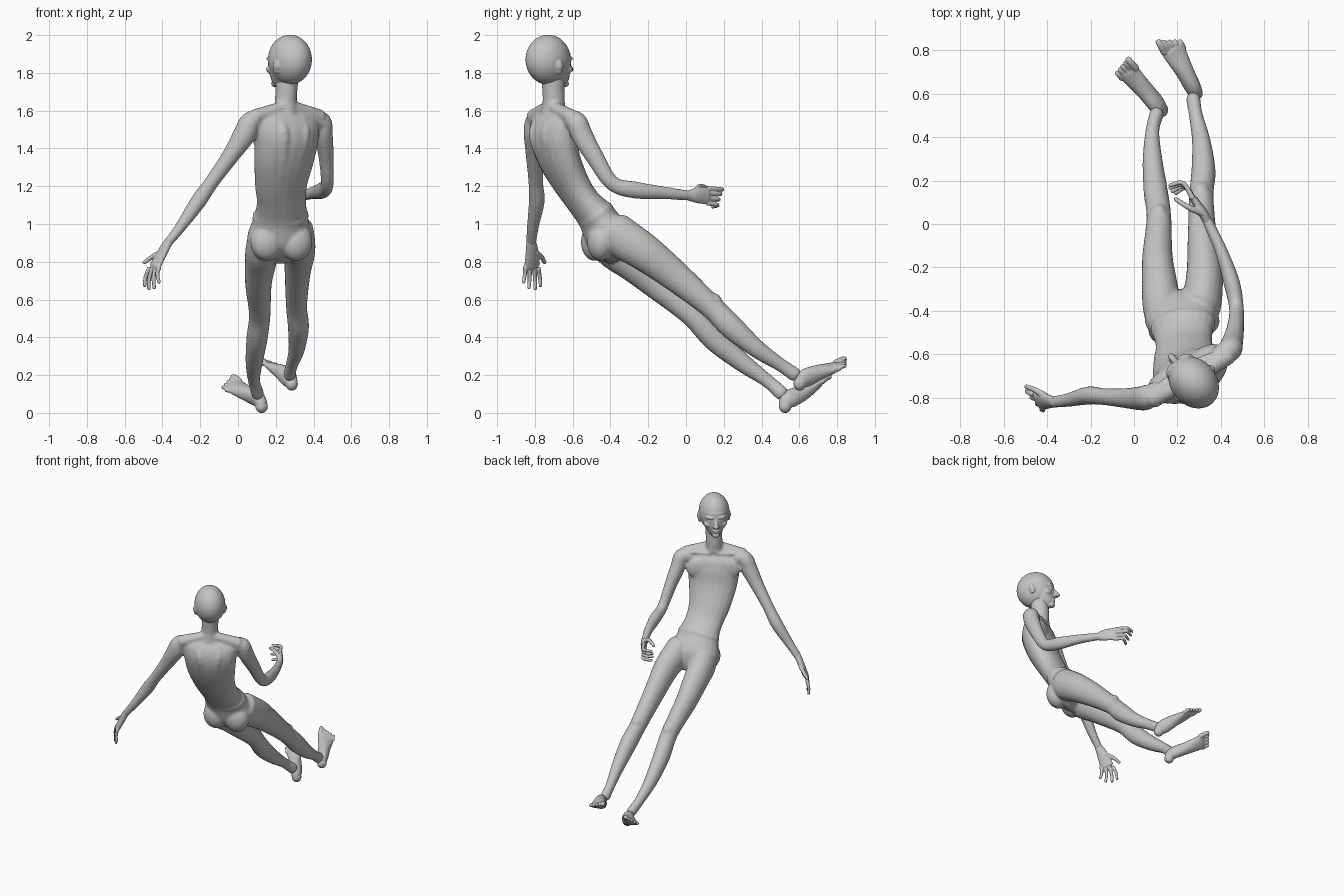
import bpy, bmesh, math
from mathutils import Vector, Matrix

if "Cube" in bpy.data.objects:
    bpy.data.objects.remove(bpy.data.objects["Cube"], do_unlink=True)

X, Z = Vector((1, 0, 0)), Vector((0, 0, 1))
SIDES, STEPS = 20, 4

skin = bpy.data.materials.new("plain grey skin")
grey = (.55, .55, .55, 1)
skin.use_nodes = True
skin.diffuse_color = grey
for node in skin.node_tree.nodes:
    if node.type == 'BSDF_PRINCIPLED':
        node.inputs["Base Color"].default_value = grey
        node.inputs["Roughness"].default_value = .7


def heading(degrees):
    """Horizontal sideways direction of a part turned about the vertical."""
    angle = math.radians(degrees)
    return Vector((math.cos(angle), math.sin(angle), 0))


def smooth_rows(rows):
    """Pass a smooth curve through rows of position and two radii."""
    rows = [Vector(r) for r in rows]
    padded = [rows[0] * 2 - rows[1]] + rows + [rows[-1] * 2 - rows[-2]]
    result = []
    for p, q, r, s in zip(padded, padded[1:], padded[2:], padded[3:]):
        for step in range(STEPS):
            t = step / STEPS
            result.append((q * 2 + (r - p) * t + (p * 2 - q * 5 + r * 4 - s) * t ** 2
                           + (q * 3 - p - r * 3 + s) * t ** 3) * .5)
    return result + [rows[-1]]


def loft(bm, rows, side=X, end_side=None):
    """Skin elliptical rings along a path and round off both ends."""
    end_side = end_side or side
    rings = [(Vector(r[:3]), r[3], r[4]) for r in smooth_rows(rows)]
    for index, inner in ((0, 1), (-1, -2)):
        centre, a, b = rings[index]
        out = (centre - rings[inner][0]).normalized() * min(a, b) * .6
        tip = (centre + out, a * .6, b * .6)
        rings = [tip] + rings if index == 0 else rings + [tip]
    loops, last = [], len(rings) - 1
    for i, (centre, a, b) in enumerate(rings):
        along = (rings[min(i + 1, last)][0] - rings[max(i - 1, 0)][0]).normalized()
        across = side.lerp(end_side, i / last)
        across = (across - along * across.dot(along)).normalized()
        depth = along.cross(across)
        turns = [math.tau * k / SIDES for k in range(SIDES)]
        loops.append([bm.verts.new(centre + across * a * math.cos(t) + depth * b * math.sin(t))
                      for t in turns])
    for low, high in zip(loops, loops[1:]):
        for k in range(SIDES):
            n = (k + 1) % SIDES
            bm.faces.new((low[k], low[n], high[n], high[k]))
    bm.faces.new(loops[0][::-1])
    bm.faces.new(loops[-1])


def tube(bm, points, start, end):
    """Tapered round tube, used for digits and thin muscles."""
    last = len(points) - 1
    rows = []
    for i, point in enumerate(points):
        radius = start + (end - start) * i / last
        rows.append((*point, radius, radius))
    direction = Vector(points[-1]) - Vector(points[0])
    loft(bm, rows, X if abs(direction.normalized().x) < .8 else Z)


def blob(bm, centre, radii, turn=0):
    matrix = (Matrix.Translation(Vector(centre)) @ Matrix.Rotation(math.radians(turn), 4, 'Z')
              @ Matrix.Diagonal((*radii, 1)))
    bmesh.ops.create_uvsphere(bm, u_segments=40, v_segments=24, radius=1, matrix=matrix)


def around(centre, turn, sideways, forward, up):
    """Point given by offsets in the frame of a turned body section."""
    s = heading(turn)
    return Vector(centre) + s * sideways + Z.cross(s) * forward + Z * up


def finish(name, bm, voxel, rounds):
    """Fuse the overlapping volumes into one smooth skin."""
    bmesh.ops.recalc_face_normals(bm, faces=bm.faces)
    mesh = bpy.data.meshes.new(name)
    bm.to_mesh(mesh)
    bm.free()
    mesh.materials.append(skin)
    obj = bpy.data.objects.new(name, mesh)
    bpy.context.scene.collection.objects.link(obj)
    fuse = obj.modifiers.new("fuse", 'REMESH')
    fuse.mode, fuse.voxel_size, fuse.use_smooth_shade = 'VOXEL', voxel, True
    relax = obj.modifiers.new("relax", 'SMOOTH')
    relax.factor, relax.iterations = .5, rounds
    return obj


# Trunk, from crotch to neck, twisting as it rises
body = bmesh.new()
loft(body, [(.215, -.38, .86, .14, .09), (.22, -.415, .93, .175, .115), (.225, -.47, 1.03, .148, .1),
            (.23, -.545, 1.12, .133, .085), (.23, -.61, 1.22, .146, .09),
            (.245, -.67, 1.34, .168, .1), (.257, -.7, 1.45, .182, .108),
            (.257, -.705, 1.53, .19, .092), (.257, -.705, 1.575, .17, .062)], heading(10), heading(32))
loft(body, [(.257, -.71, 1.56, .075, .06), (.253, -.7, 1.65, .058, .06),
            (.262, -.705, 1.78, .058, .062)], heading(35))

# Trunk muscles: chest, buttocks, back ridges, collar bones, shoulder slopes
chest, hips, neck = (.257, -.7, 1.45), (.22, -.42, .92), (.255, -.7, 1.6)
for sign in (-1, 1):
    blob(body, around(chest, 30, sign * .08, .054, .02), (.105, .036, .085), 30)
    blob(body, around(hips, 12, sign * .078, -.05, -.015), (.088, .07, .1), 12)
    tube(body, [around(hips, 12, sign * .035, -.065, .12), around((.23, -.61, 1.22), 24, sign * .038, -.068, 0),
                around(chest, 30, sign * .06, -.078, 0), around(chest, 30, sign * .07, -.04, .1)], .025, .036)
    tube(body, [around(neck, 30, sign * .02, .052, -.014), around(neck, 30, sign * .18, .025, -.015)], .01, .014)
    tube(body, [around(neck, 30, sign * .02, -.02, .02), around(neck, 30, sign * .2, -.008, -.035)], .034, .042)
    tube(body, [around(neck, 35, sign * .045, 0, .14), around(neck, 30, sign * .015, .052, 0)], .016, .012)
loft(body, [(.225, -.47, 1.035, .152, .102), (.226, -.483, 1.052, .15, .1)], heading(13))

# Arms, from inside the shoulder to the wrist
loft(body, [(.12, -.77, 1.545, .05, .05), (.065, -.795, 1.54, .055, .057), (.035, -.803, 1.475, .06, .056),
            (-.04, -.802, 1.36, .046, .046), (-.14, -.795, 1.22, .038, .039),
            (-.21, -.79, 1.12, .042, .042), (-.3, -.81, .99, .03, .032), (-.37, -.82, .9, .023, .027)])
loft(body, [(.39, -.615, 1.545, .05, .05), (.44, -.58, 1.54, .055, .056), (.452, -.55, 1.47, .05, .057),
            (.467, -.48, 1.35, .04, .048), (.472, -.39, 1.215, .034, .04),
            (.45, -.27, 1.18, .038, .045), (.4, -.12, 1.165, .029, .034), (.335, .02, 1.15, .024, .026)])

# Legs, from hip to ankle
loft(body, [(.14, -.425, .92, .09, .105), (.128, -.37, .86, .089, .106), (.118, -.28, .79, .083, .096),
            (.108, -.15, .68, .07, .082),
            (.115, .03, .52, .057, .062), (.1, .15, .39, .056, .063), (.085, .3, .265, .045, .05),
            (.085, .43, .17, .032, .036), (.105, .51, .1, .033, .038)])
loft(body, [(.31, -.385, .965, .09, .105), (.318, -.32, .915, .09, .108), (.325, -.22, .85, .083, .1),
            (.315, -.07, .735, .068, .084),
            (.31, .13, .565, .056, .063), (.32, .24, .455, .056, .064), (.31, .38, .335, .043, .048),
            (.285, .5, .255, .032, .036), (.272, .58, .2, .033, .038)])
for knee in ((.115, .043, .54), (.31, .143, .585)):
    blob(body, knee, (.042, .05, .05))
finish("body", body, .008, 6)

# Head, built facing forward and then turned
head = bmesh.new()
blob(head, (0, 0, 0), (.106, .129, .132))
loft(head, [(0, .04, .03, .088, .088), (0, .045, -.04, .083, .09),
            (0, .048, -.085, .071, .085), (0, .054, -.122, .05, .077)])
tube(head, [(0, .123, -.005), (0, .14, -.03), (0, .162, -.054)], .011, .015)
blob(head, (0, .126, -.09), (.026, .013, .008))
blob(head, (0, .124, -.103), (.022, .013, .008))
blob(head, (0, .116, -.128), (.026, .021, .018))
for sign in (-1, 1):
    blob(head, (sign * .036, .112, .006), (.036, .021, .012), -sign * 18)
    blob(head, (sign * .036, .108, -.022), (.018, .018, .01))
    blob(head, (sign * .05, .087, -.052), (.03, .034, .022))
    blob(head, (sign * .012, .142, -.058), (.011, .014, .01))
    blob(head, (sign * .098, -.005, -.04), (.012, .022, .036), -sign * 25)
    blob(head, (sign * .107, -.014, -.03), (.008, .018, .026), -sign * 25)
skull = finish("head", head, .005, 3)
skull.location = (.275, -.73, 1.87)
skull.rotation_euler.z = math.radians(41)


def make_hand(name, palm, side, first, last, tips, bend, thumb):
    """Palm plus four fingers spread between two knuckles, and a thumb."""
    bm = bmesh.new()
    loft(bm, palm, side)
    first, last = Vector(first), Vector(last)
    for i, tip in enumerate(tips):
        knuckle, tip = first.lerp(last, i / 3), Vector(tip)
        middle = knuckle.lerp(tip, .5) + Vector(bend)
        tube(bm, [knuckle, middle, tip], .0125, .009)
    tube(bm, thumb, .016, .01)
    finish(name, bm, .004, 2)


make_hand("lowered_hand",
          [(-.365, -.82, .91, .026, .022), (-.4, -.815, .85, .038, .022), (-.44, -.815, .775, .048, .018)],
          Vector((-.6, .8, -.1)), (-.469, -.782, .765), (-.418, -.85, .775),
          [(-.494, -.77, .672), (-.472, -.798, .655), (-.443, -.832, .66), (-.418, -.86, .69)],
          (-.008, .002, 0), [(-.405, -.795, .85), (-.455, -.765, .825), (-.498, -.748, .795)])
make_hand("raised_hand",
          [(.34, .01, 1.15, .026, .022), (.312, .06, 1.152, .042, .022), (.275, .115, 1.15, .046, .017)],
          Z, (.27, .12, 1.188), (.275, .115, 1.11),
          [(.165, .178, 1.18), (.165, .165, 1.157), (.175, .15, 1.125), (.19, .14, 1.09)],
          (.008, .04, 0), [(.315, .05, 1.175), (.255, .075, 1.2), (.19, .115, 1.19)])


def make_foot(name, rows, heel, side, big_toe):
    """Heel-to-ball wedge with five toes; big_toe picks the inner side."""
    bm = bmesh.new()
    loft(bm, rows, side)
    blob(bm, heel, (.033, .033, .036))
    back, ball = Vector(rows[-2][:3]), Vector(rows[-1][:3])
    ahead = (ball - back).normalized()
    for i in range(5):
        root = ball + side.normalized() * big_toe * (.042 - .023 * i) - ahead * .004 * i
        reach = ahead * (.062 - .005 * i)
        size = .017 if i == 0 else .012
        tube(bm, [root, root + reach * .6 + Z * .005, root + reach], size, size * .85)
    finish(name, bm, .004, 3)


# Feet, tipped so that the inner edges ride higher
make_foot("lower_foot",
          [(.125, .52, .045, .032, .034), (.105, .55, .075, .038, .05), (.055, .61, .1, .042, .042),
           (.005, .665, .127, .05, .028), (-.025, .7, .147, .055, .018)],
          (.125, .525, .035), Vector((.8, .4, .45)), 1)
make_foot("upper_foot",
          [(.285, .6, .16, .032, .034), (.268, .635, .185, .038, .05), (.235, .7, .213, .042, .042),
           (.2, .765, .235, .052, .028), (.178, .805, .252, .057, .018)],
          (.284, .602, .154), Vector((.9, .35, -.25)), -1)
